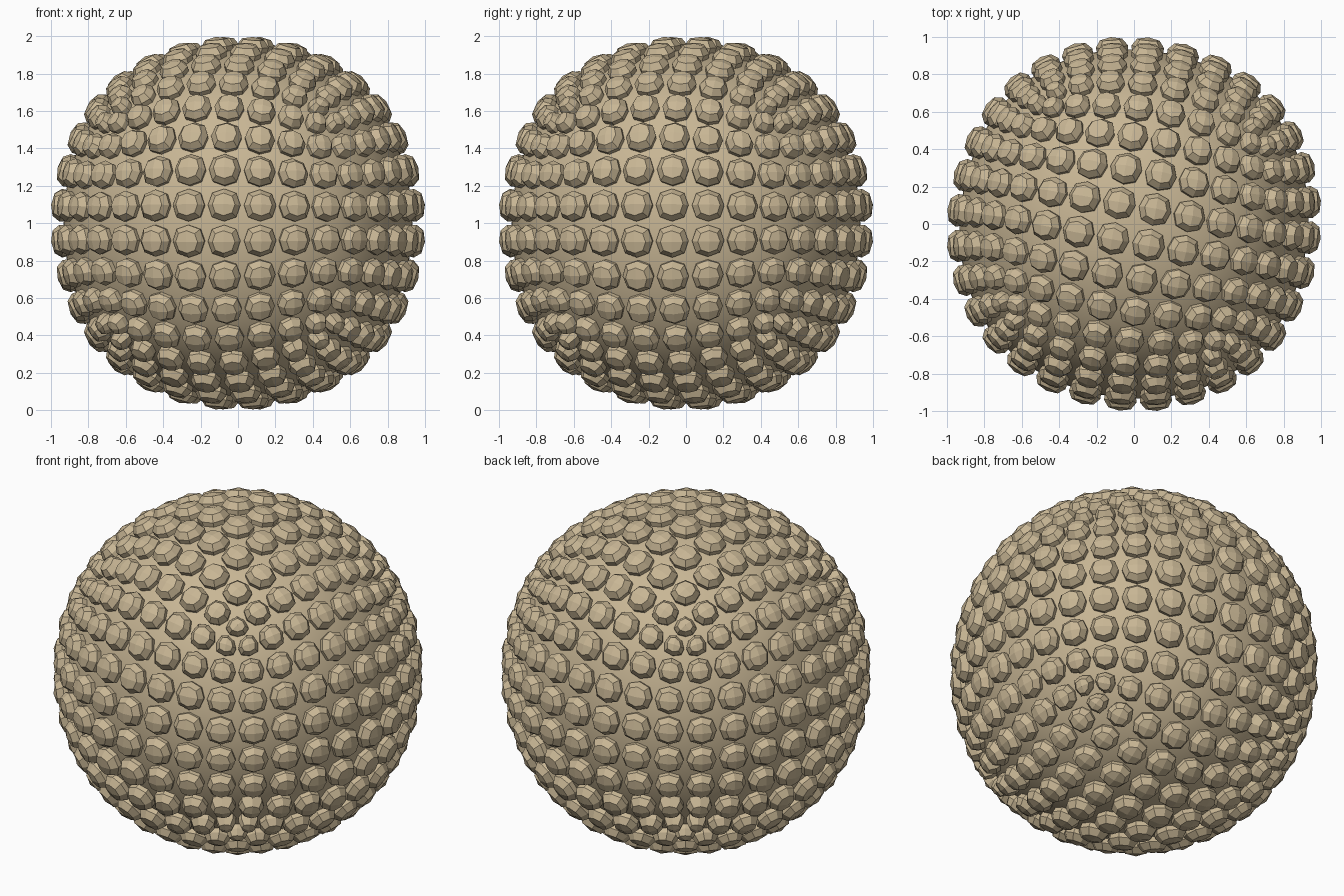
import bpy, bmesh, math
from mathutils import Matrix, Vector

cube = bpy.data.objects.get("Cube")
if cube:
    bpy.data.objects.remove(cube, do_unlink=True)

CUBE = 2.215                       # cube size that rounds down to the core
TURN = Matrix.Rotation(math.radians(-10.3), 3, 'Z')
CENTRE = Vector((0, 0, 1))

tan = bpy.data.materials.new("warm_tan")
tan.use_nodes = True
colour = (0.58, 0.47, 0.30, 1)
tan.diffuse_color = colour
tan.node_tree.nodes["Principled BSDF"].inputs["Base Color"].default_value = colour


def add_object(name, bm):
    mesh = bpy.data.meshes.new(name)
    bm.normal_update()
    bm.to_mesh(mesh)
    bm.free()
    mesh.materials.append(tan)
    obj = bpy.data.objects.new(name, mesh)
    bpy.context.collection.objects.link(obj)
    return obj


def rounded_cube(name, levels):
    """Cube smoothed into a ball that stays slightly fuller at its corners."""
    bm = bmesh.new()
    bmesh.ops.create_cube(bm, size=CUBE)
    obj = add_object(name, bm)
    sub = obj.modifiers.new("round", 'SUBSURF')
    sub.levels = sub.render_levels = levels
    bpy.context.view_layer.update()
    evaluated = obj.evaluated_get(bpy.context.evaluated_depsgraph_get())
    mesh = bpy.data.meshes.new_from_object(evaluated)
    obj.modifiers.clear()
    obj.data = mesh
    for v in mesh.vertices:
        v.co = CENTRE + TURN @ v.co
    return obj


# Core ball, and a coarse grid of it that places the studs
core = rounded_cube("core_ball", 5)
core.data.shade_smooth()
grid = rounded_cube("stud_grid", 3)

# Octagon that follows each grid cell: edge middles and pulled-in corners
OCTAGON = [(1, 0), (.74, .74), (0, 1), (-.74, .74),
           (-1, 0), (-.74, -.74), (0, -1), (.74, -.74)]
# Stud rings: width within the cell, height above it
RINGS = [(.88, -.005), (.9, .032), (.6, .07)]
TIP_HEIGHT = .083

studs = bmesh.new()
for face in grid.data.polygons:
    a, b, c, d = [(grid.data.vertices[i].co - CENTRE) for i in face.vertices]

    def point(u, v, height):
        s, t = (u + 1) / 2, (v + 1) / 2
        p = a.lerp(b, s).lerp(d.lerp(c, s), t)
        return studs.verts.new(CENTRE + p + p.normalized() * height)

    rings = [[point(u * w, v * w, h) for u, v in OCTAGON] for w, h in RINGS]
    tip = point(0, 0, TIP_HEIGHT)
    for low, high in zip(rings, rings[1:]):
        for i in range(8):
            j = (i + 1) % 8
            studs.faces.new((low[i], low[j], high[j], high[i]))
    # Four quads meet at the tip
    top = rings[-1]
    for i in range(0, 8, 2):
        studs.faces.new((top[i], top[i + 1], top[(i + 2) % 8], tip))

add_object("studs", studs)
bpy.data.objects.remove(grid, do_unlink=True)
